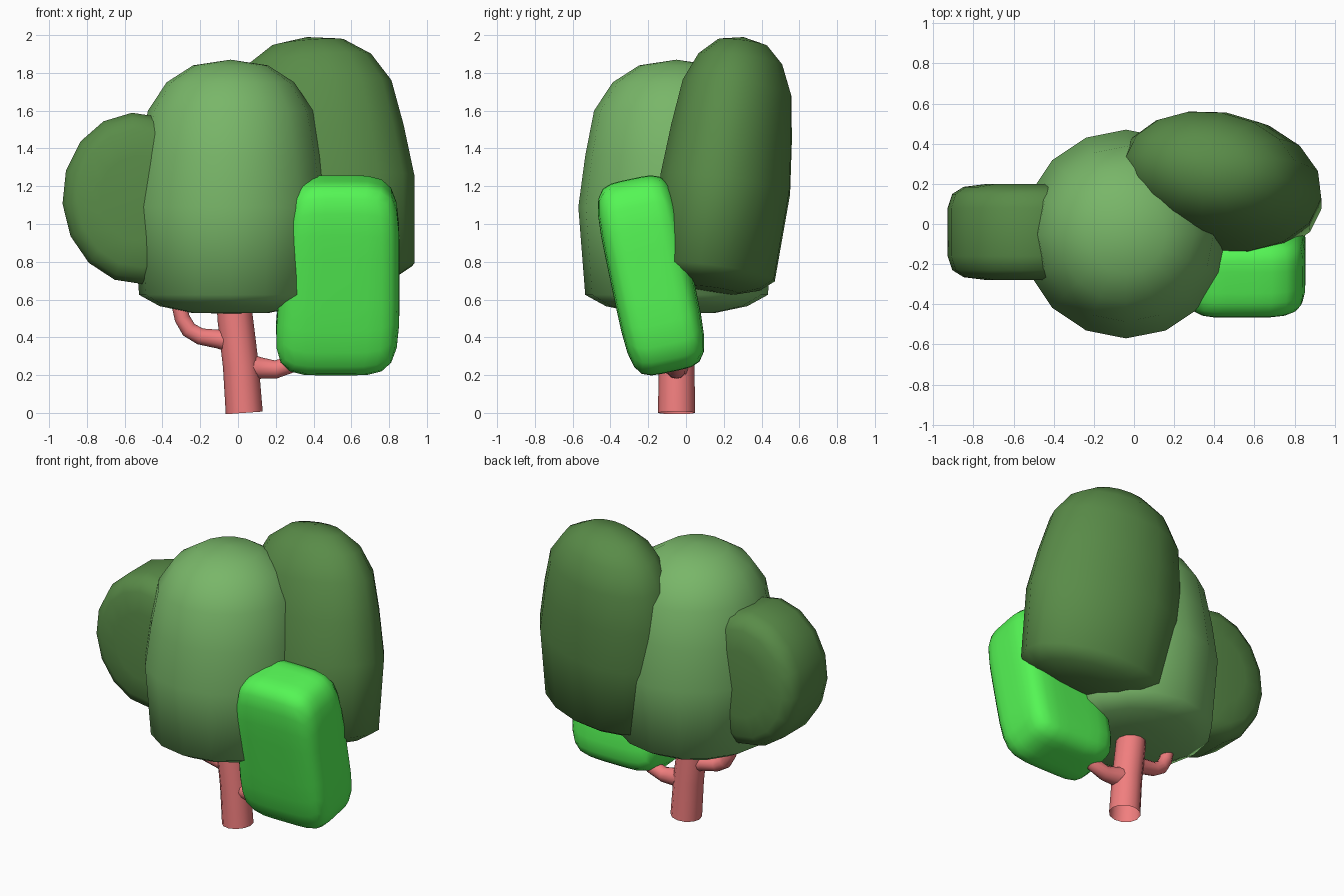
import bpy, bmesh
from math import sin, cos, pi, radians
from mathutils import Matrix, Vector, Euler

if "Cube" in bpy.data.objects:
    bpy.data.objects.remove(bpy.data.objects["Cube"])


def material(name, rgb):
    m = bpy.data.materials.new(name)
    m.diffuse_color = (*rgb, 1)
    m.use_nodes = True
    m.node_tree.nodes["Principled BSDF"].inputs["Base Color"].default_value = m.diffuse_color
    return m


BARK = material("bark", (0.88, 0.21, 0.21))
MID = material("mid_green", (0.19, 0.47, 0.14))
DARK = material("dark_green", (0.10, 0.26, 0.065))
BRIGHT = material("bright_green", (0.09, 0.92, 0.09))


def finish(name, bm, mat, matrix):
    bm.transform(matrix)
    bmesh.ops.recalc_face_normals(bm, faces=bm.faces[:])
    for f in bm.faces:
        f.smooth = True
    me = bpy.data.meshes.new(name)
    bm.to_mesh(me)
    bm.free()
    me.materials.append(mat)
    ob = bpy.data.objects.new(name, me)
    bpy.context.collection.objects.link(ob)
    return ob


def place(loc, rot=(0, 0, 0), scale=(1, 1, 1)):
    e = Euler([radians(a) for a in rot])
    return Matrix.LocRotScale(Vector(loc), e, Vector(scale))


def revolve(name, profile, mat, matrix, n=16):
    """Closed solid of revolution; first and last profile points lie on the axis."""
    bm = bmesh.new()
    rings = [[bm.verts.new((r * cos(2 * pi * i / n), r * sin(2 * pi * i / n), z))
              for i in range(n)] for r, z in profile[1:-1]]
    for a, b in zip(rings, rings[1:]):
        for i in range(n):
            j = (i + 1) % n
            bm.faces.new((a[i], a[j], b[j], b[i]))
    for ring, (r, z) in ((rings[0], profile[0]), (rings[-1], profile[-1])):
        tip = bm.verts.new((0, 0, z))
        for i in range(n):
            bm.faces.new((ring[i], ring[(i + 1) % n], tip))
    return finish(name, bm, mat, matrix)


# Tall domed crowns share one profile (radius, height above the widest ring)
DOME = [(0, -0.565), (0.40, -0.56), (0.72, -0.525), (0.93, -0.465), (1.0, 0),
        (0.93, 0.27), (0.84, 0.51), (0.65, 0.66), (0.38, 0.75), (0, 0.78)]
revolve("main_crown", DOME, MID, place((-0.04, -0.05, 1.09), (0, 0, 0), (0.52, 0.52, 1)))
tilt = place((0.427, 0.208, 1.21), (-7, -4.5, 0))
revolve("back_crown", DOME, DARK, tilt @ place((0, 0, 0), (0, 0, -9), (0.515, 0.345, 1.01)))

# Side crown: thick disc with soft rims, axis along y
DISC = [(0, -0.24), (0.5, -0.24), (0.8, -0.225), (0.94, -0.19), (1, -0.12),
        (1, 0.12), (0.94, 0.19), (0.8, 0.225), (0.5, 0.24), (0, 0.24)]
revolve("side_crown", DISC, DARK,
        place((-0.53, -0.04, 1.135), (0, -4, 0), (0.4, 1, 0.455)) @ place((0, 0, 0), (90, 0, 0)))

# Low front crown: leaning pillow-like box, wider at the bottom left
bm = bmesh.new()
bmesh.ops.create_cube(bm, size=2)
bmesh.ops.subdivide_edges(bm, edges=bm.edges[:], cuts=7, use_grid_fill=True)
for v in bm.verts:
    p = v.co / sum(abs(c) ** 5 for c in v.co) ** 0.2
    half_x = 0.335 if p.x > 0 else 0.295 - 0.05 * p.z
    v.co = (p.x * half_x, p.y * 0.217, p.z * 0.522)
finish("front_crown", bm, BRIGHT, place((0.52, -0.185, 0.728), (12, 0, 0)))


# Trunk and branches: tapered open tubes along (x, z, radius) points
def tube(name, points):
    cu = bpy.data.curves.new(name, 'CURVE')
    cu.dimensions = '3D'
    cu.bevel_depth = 1
    cu.bevel_resolution = 4
    s = cu.splines.new('POLY')
    s.points.add(len(points) - 1)
    for p, (x, z, r) in zip(s.points, points):
        p.co = (x, -0.05, z, 1)
        p.radius = r
    ob = bpy.data.objects.new(name, cu)
    bpy.context.collection.objects.link(ob)
    cu.materials.append(BARK)
    bpy.ops.object.select_all(action='DESELECT')
    ob.select_set(True)
    bpy.context.view_layer.objects.active = ob
    bpy.ops.object.convert(target='MESH')
    bpy.ops.object.shade_smooth_by_angle(angle=radians(50))


tube("trunk", [(0.033, 0, 0.098), (0.015, 0.25, 0.095), (-0.015, 0.5, 0.094), (-0.03, 0.7, 0.088)])
tube("right_branch", [(0.03, 0.25, 0.075), (0.11, 0.238, 0.058), (0.2, 0.23, 0.048),
                      (0.29, 0.26, 0.046), (0.34, 0.32, 0.044), (0.36, 0.42, 0.04)])
tube("left_branch", [(0.0, 0.375, 0.07), (-0.1, 0.39, 0.05), (-0.2, 0.405, 0.044),
                     (-0.26, 0.44, 0.043), (-0.295, 0.5, 0.041), (-0.32, 0.6, 0.038)])
